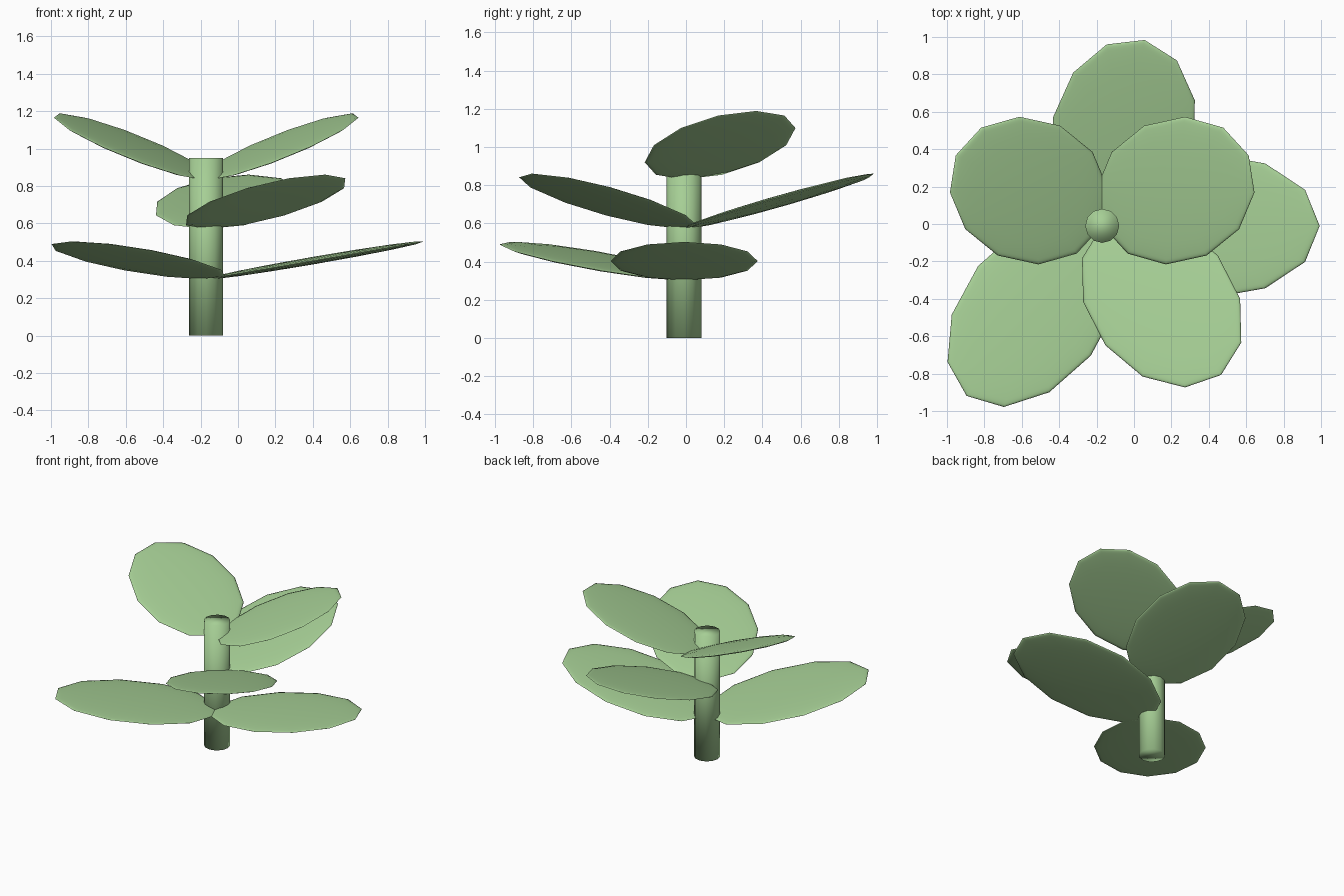
import bpy
from math import radians, sin, cos, pi

if "Cube" in bpy.data.objects:
    bpy.data.objects.remove(bpy.data.objects["Cube"])

CX, CY = -0.17, -0.01

green = bpy.data.materials.new("leaf_green")
green.diffuse_color = (0.38, 0.62, 0.30, 1)
green.use_nodes = True
green.node_tree.nodes["Principled BSDF"].inputs["Base Color"].default_value = green.diffuse_color


def finish(name):
    ob = bpy.context.object
    ob.name = name
    ob.data.materials.append(green)
    bpy.ops.object.shade_smooth()
    return ob


# Upright stem
bpy.ops.mesh.primitive_cylinder_add(vertices=12, radius=0.091, depth=0.95,
                                    location=(CX, CY, 0.475))
finish("stem")

# Leaves: flattened spheres, each turned 3/14 of a circle past the last,
# cycling through three tiers (half length, tilt, centre height)
tiers = [(0.59, radians(9.8), 0.403),
         (0.53, radians(15.9), 0.716),
         (0.47, radians(22.4), 1.01)]
for i in range(6):
    length, tilt, height = tiers[i % 3]
    turn = i * 3 * pi / 7
    reach = length * cos(tilt)   # inner tip sits on the stem axis
    bpy.ops.mesh.primitive_uv_sphere_add(
        segments=12, ring_count=8, radius=1,
        location=(CX + reach * cos(turn), CY + reach * sin(turn), height),
        rotation=(0, -tilt, turn))
    leaf = finish(f"leaf_{i + 1}")
    leaf.scale = (length, 0.385, 0.02)
